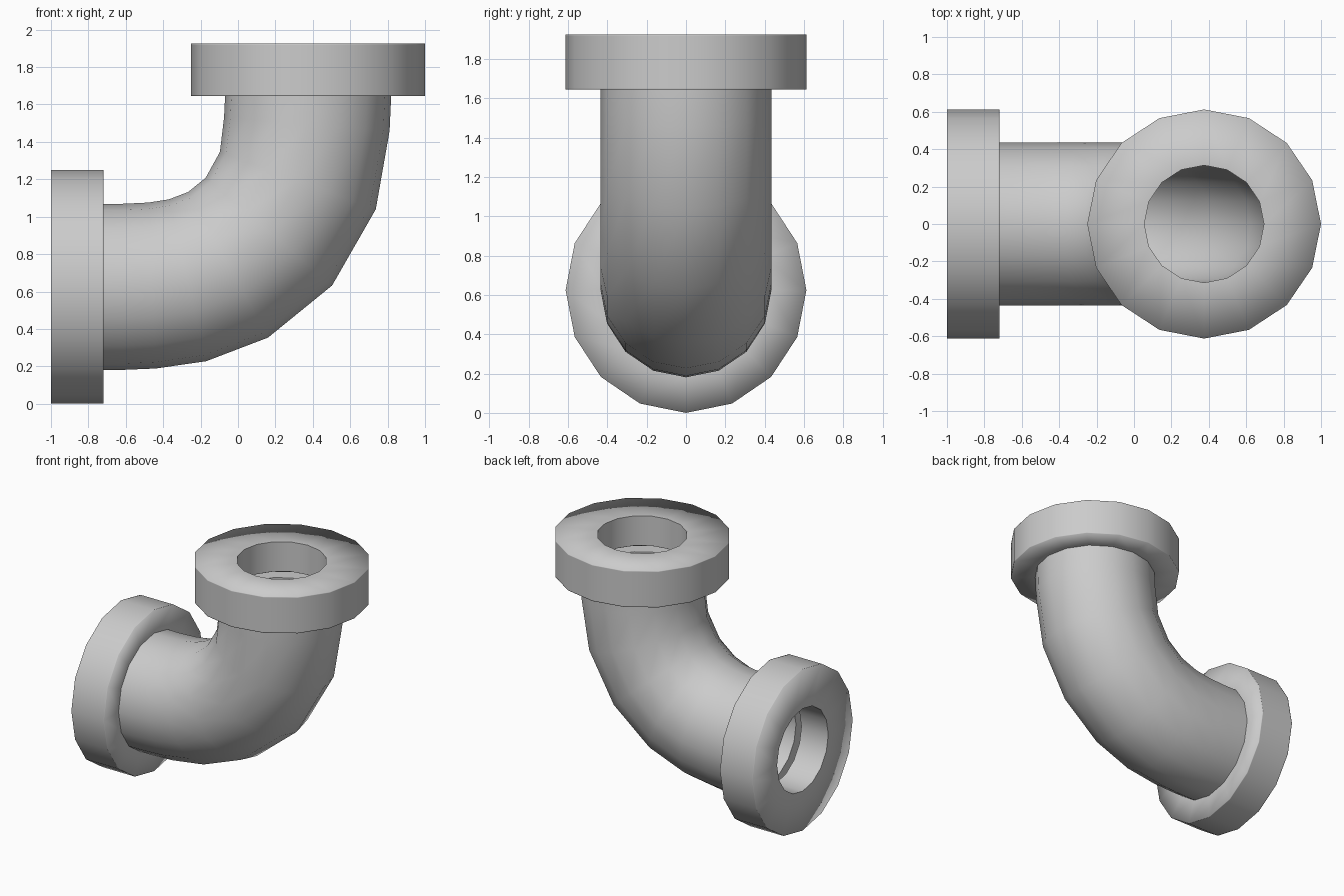
import bpy, bmesh, math

if "Cube" in bpy.data.objects:
    bpy.data.objects.remove(bpy.data.objects["Cube"])

SIDES = 16
Y_SCALE = 0.98


def loft(name, rings, sharp=()):
    """Closed tube through rings (x, z, tilt in degrees, radius); last joins first."""
    bm = bmesh.new()
    loops = []
    for x, z, tilt, r in rings:
        a = math.radians(tilt)
        loop = []
        for i in range(SIDES):
            t = 2 * math.pi * i / SIDES
            c = r * math.cos(t)
            loop.append(bm.verts.new((x + c * math.sin(a), r * Y_SCALE * math.sin(t),
                                      z - c * math.cos(a))))
        loops.append(loop)
    for k, lo in enumerate(loops):
        hi = loops[(k + 1) % len(loops)]
        for i in range(SIDES):
            j = (i + 1) % SIDES
            bm.faces.new((lo[i], lo[j], hi[j], hi[i])).smooth = True
    # crisp edges around chosen rings
    for k in sharp:
        for i in range(SIDES):
            bm.edges.get((loops[k][i], loops[k][(i + 1) % SIDES])).smooth = False
    bmesh.ops.recalc_face_normals(bm, faces=bm.faces)
    me = bpy.data.meshes.new(name)
    bm.to_mesh(me)
    bm.free()
    ob = bpy.data.objects.new(name, me)
    bpy.context.collection.objects.link(ob)
    return ob


# Bent pipe: centre line with the tilt of each section
path = [(-0.72, 0.625, 0), (-0.62, 0.625, 0), (-0.46, 0.632, 2.6), (-0.27, 0.66, 13),
        (-0.053, 0.743, 28.7), (0.165, 0.92, 49.6), (0.32, 1.193, 69.8),
        (0.368, 1.495, 85.5), (0.375, 1.645, 90)]
outer = [(x, z, a, 0.444) for x, z, a in path]
inner = [(x, z, a, 0.325) for x, z, a in reversed(path)]
n = len(path)
loft("elbow_pipe", outer + inner, sharp=(0, n - 1, n, 2 * n - 1))

# End collars: (depth from mouth, radius), with tight loops holding the rims
profile = [(0, 0.32), (0, 0.625), (0.006, 0.625), (0.274, 0.625), (0.28, 0.625),
           (0.28, 0.43), (0.25, 0.36), (0.23, 0.32)]
for name, x, z, tilt, dx, dz in (("side_collar", -1, 0.625, 0, 1, 0),
                                 ("top_collar", 0.375, 1.925, 90, 0, -1)):
    loft(name, [(x + dx * d, z + dz * d, tilt, r) for d, r in profile], sharp=(0, 5, 6, 7))
